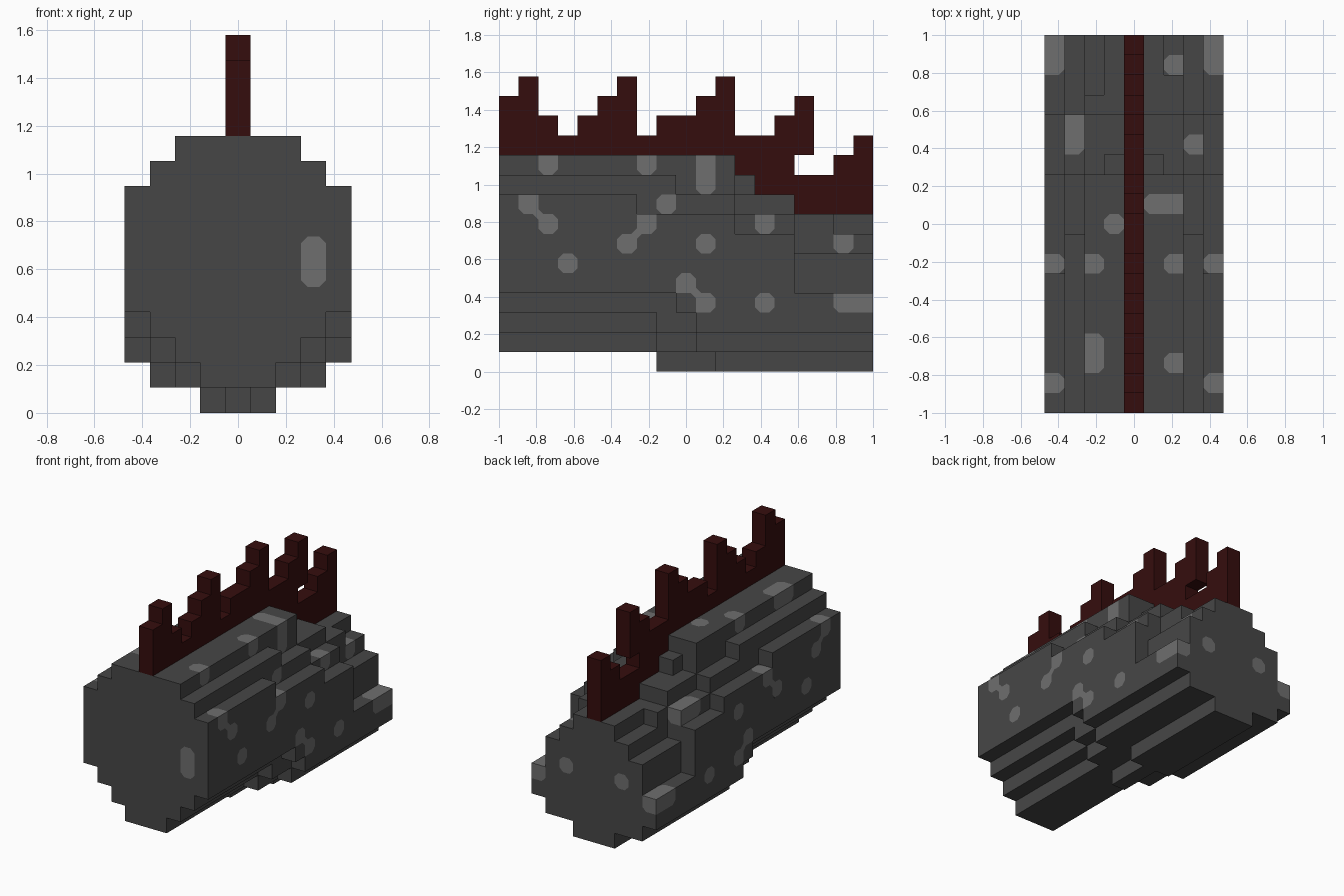
import bpy, bmesh
from mathutils import Vector

if "Cube" in bpy.data.objects:
    bpy.data.objects.remove(bpy.data.objects["Cube"], do_unlink=True)

U = 2 / 19            # edge of one block
NX, NY = 9, 19        # blocks across and along
CUT = 0.27            # corner cut of a pale spot, in blocks


def material(name, rgb):
    m = bpy.data.materials.new(name)
    m.use_nodes = True
    m.diffuse_color = (*rgb, 1)
    bsdf = m.node_tree.nodes["Principled BSDF"]
    bsdf.inputs["Base Color"].default_value = (*rgb, 1)
    bsdf.inputs["Roughness"].default_value = 0.9
    return m


dark_grey = material("dark grey", (0.062, 0.062, 0.062))
pale_grey = material("pale grey", (0.158, 0.158, 0.158))
dark_red = material("dark red", (0.036, 0.004, 0.004))


def run(steps, j):
    """Level at row j of a stepped profile given as (end row, level)."""
    return next(level for end, level in steps if j < end)


# Stepped profiles by distance from the centre line
TOP = [
    [(12, 11), (13, 10), (15, 9), (19, 8)],
    [(12, 11), (13, 10), (15, 9), (19, 8)],
    [(12, 11), (15, 9), (17, 8), (19, 7)],
    [(9, 10), (12, 9), (15, 8), (19, 6)],
    [(9 - 2, 9), (12, 8), (15, 7), (19, 4)],
]
BOTTOM = [
    [(8, 1), (19, 0)],
    [(11, 1), (19, 0)],
    [(8, 2), (19, 1)],
    [(8, 3), (10, 2), (19, 1)],
    [(9, 4), (10, 3), (19, 2)],
]

# Body blocks
body = set()
for i in range(NX):
    a = abs(i - 4)
    for j in range(NY):
        for k in range(run(BOTTOM[a], j), run(TOP[a], j)):
            body.add((i, j, k))
body.discard((2, 16, 7))

# Fin blocks: jagged crest along the centre line with one gap
FIN_TOP = [14, 15, 13, 12, 13, 14, 15, 12, 13, 13, 14, 15, 12, 12, 13, 14, 10, 11, 12]
fin = {(4, j, k) for j, t in enumerate(FIN_TOP) for k in range(run(TOP[0], j), t)}
fin.discard((4, 15, 10))

# Pale blocks: the flanks are mirrored, the rest are single
spots = set()
for j, k in [(1, 8), (2, 7), (7, 7), (6, 6), (10, 6), (3, 5), (9, 4), (10, 3),
             (13, 3), (17, 3), (18, 3)]:
    spots |= {(8, j, k), (0, j, k)}
spots |= {(6, 2, 10), (6, 7, 10), (6, 10, 10), (5, 10, 10), (6, 10, 9),
          (7, 8, 8), (7, 13, 7), (6, 17, 6)}
spots |= {(2, 2, 10), (2, 3, 10), (2, 7, 10), (3, 9, 10), (1, 13, 7), (1, 14, 7)}
spots |= {(7, 0, 5), (7, 0, 6), (6, 18, 4), (2, 18, 4)}

solid = body | fin


def add(c, *ds):
    for d in ds:
        c = tuple(p + q for p, q in zip(c, d))
    return c


def neg(d):
    return tuple(-p for p in d)


def build(name, cells, mats, pale=frozenset()):
    """Skin the outer faces of the blocks; pale blocks get spots with cut corners."""
    bm = bmesh.new()

    def place(p):
        return bm.verts.new(((p[0] - NX / 2) * U, (p[1] - NY / 2) * U, p[2] * U))

    def face(points, normal, mat):
        f = bm.faces.new([place(p) for p in points])
        f.material_index = mat
        f.normal_update()
        if f.normal.dot(Vector(normal)) < 0:
            f.normal_flip()

    for c in cells:
        for axis in range(3):
            for sign in (1, -1):
                n = [0, 0, 0]
                n[axis] = sign
                n = tuple(n)
                if add(c, n) in solid:
                    continue
                u = tuple(int(q == (axis + 1) % 3) for q in range(3))
                v = tuple(int(q == (axis + 2) % 3) for q in range(3))
                own = c in pale

                def tone(cell):
                    if cell not in solid:
                        return own          # spots wrap square over an edge
                    return cell in pale and add(cell, n) not in solid

                mid = Vector(c) + Vector((0.5, 0.5, 0.5)) + Vector(n) * 0.5
                outline = []
                for su, sv in ((1, 1), (-1, 1), (-1, -1), (1, -1)):
                    du = u if su > 0 else neg(u)
                    dv = v if sv > 0 else neg(v)
                    e1, e2, diag = tone(add(c, du)), tone(add(c, dv)), tone(add(c, du, dv))
                    swap = not (e1 or e2 or diag) if own else (e1 and e2)
                    corner = mid + Vector(du) * 0.5 + Vector(dv) * 0.5
                    if not swap:
                        outline.append(corner)
                        continue
                    pu, pv = corner - Vector(du) * CUT, corner - Vector(dv) * CUT
                    face([corner, pu, pv], n, int(not own))
                    outline += [pv, pu] if su * sv > 0 else [pu, pv]
                face(outline, n, int(own))

    # Join flat neighbours of one colour into clean panels
    bmesh.ops.remove_doubles(bm, verts=bm.verts, dist=1e-4)
    bmesh.ops.dissolve_limit(bm, angle_limit=0.01, verts=bm.verts, edges=bm.edges,
                             delimit={'MATERIAL'})
    mesh = bpy.data.meshes.new(name)
    bm.to_mesh(mesh)
    bm.free()
    for m in mats:
        mesh.materials.append(m)
    ob = bpy.data.objects.new(name, mesh)
    bpy.context.collection.objects.link(ob)
    return ob


build("body", body, [dark_grey, pale_grey], spots)
build("fin", fin, [dark_red])
